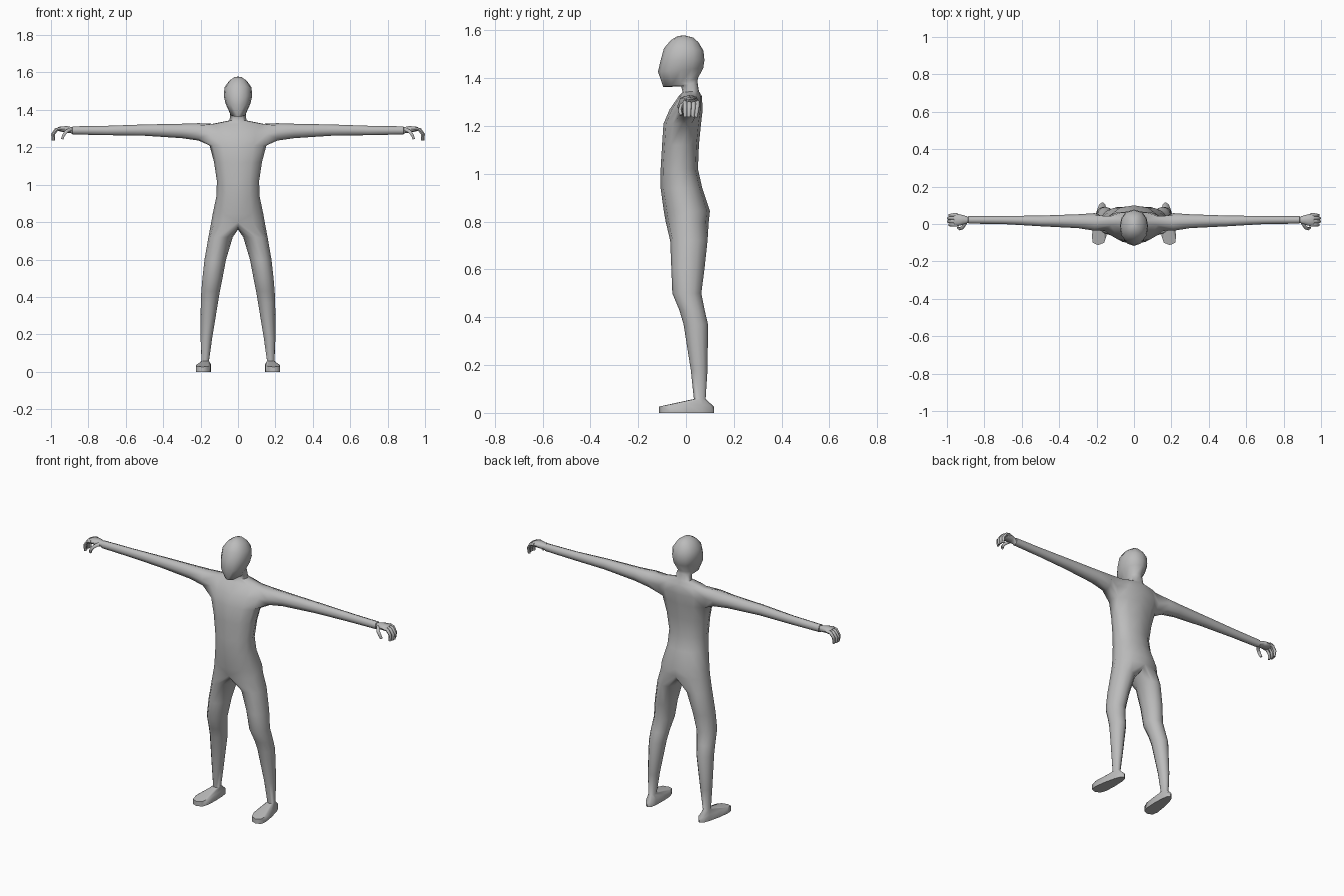
import bpy, bmesh, math
from mathutils import Vector

if "Cube" in bpy.data.objects:
    bpy.data.objects.remove(bpy.data.objects["Cube"])

grey = bpy.data.materials.new("plain grey")
grey.diffuse_color = (0.5, 0.5, 0.5, 1)
grey.use_nodes = True
grey.node_tree.nodes["Principled BSDF"].inputs["Base Color"].default_value = grey.diffuse_color


def spow(v, e):
    return math.copysign(abs(v) ** e, v)


def bridge(bm, a, b, closed=True):
    n = len(a)
    for i in range(n if closed else n - 1):
        j = (i + 1) % n
        bm.faces.new((a[i], a[j], b[j], b[i]))


def finish(bm, name):
    # mirror the half mesh across x = 0 and make an object of it
    bmesh.ops.mirror(bm, geom=bm.verts[:] + bm.edges[:] + bm.faces[:],
                     axis='X', merge_dist=0.0005)
    bmesh.ops.recalc_face_normals(bm, faces=bm.faces[:])
    me = bpy.data.meshes.new(name)
    bm.to_mesh(me)
    bm.free()
    me.materials.append(grey)
    me.shade_smooth()
    me.set_sharp_from_angle(angle=math.radians(60))
    bpy.context.collection.objects.link(bpy.data.objects.new(name, me))


bm = bmesh.new()


def half_ring(zf, zb, yf, yb, w):
    # seven points from the front centre to the back centre
    out = []
    for i in range(7):
        t = math.radians(-90 + 30 * i)
        s = (math.sin(t) + 1) / 2
        x = w * max(math.cos(t), 0) ** 0.85 if 0 < i < 6 else 0
        out.append(bm.verts.new((x, yf + (yb - yf) * s, zf + (zb - zf) * s)))
    return out


# torso, neck and head: z front, z back, y front, y back, half width
trunk = [half_ring(*r) for r in (
    (0.80, 0.80, -0.085, 0.095, 0.143),
    (0.845, 0.845, -0.093, 0.100, 0.135),
    (0.94, 0.94, -0.106, 0.068, 0.115),
    (1.02, 1.02, -0.106, 0.050, 0.113),
    (1.12, 1.12, -0.100, 0.054, 0.128),
    (1.21, 1.21, -0.094, 0.063, 0.152),
    (1.27, 1.27, -0.068, 0.070, 0.172),
    (1.325, 1.325, -0.030, 0.066, 0.140),
    (1.342, 1.345, -0.014, 0.054, 0.045),
    (1.365, 1.385, -0.020, 0.048, 0.042),
    (1.363, 1.400, -0.095, 0.050, 0.043),
    (1.427, 1.442, -0.117, 0.072, 0.067),
    (1.475, 1.475, -0.106, 0.077, 0.076),
    (1.525, 1.515, -0.092, 0.073, 0.072),
    (1.560, 1.550, -0.062, 0.052, 0.048),
    (1.577, 1.570, -0.033, 0.030, 0.022),
)]
for k in range(len(trunk) - 1):
    a, b = trunk[k], trunk[k + 1]
    for i in range(6):
        if k in (5, 6) and i in (2, 3):   # armhole
            continue
        bm.faces.new((a[i], a[i + 1], b[i + 1], b[i]))
crown = bm.verts.new((0, -0.003, 1.578))
for i in range(6):
    bm.faces.new((trunk[-1][i], trunk[-1][i + 1], crown))

# arm and palm grow out of the armhole: x, y range, z range
A, B, C = trunk[5:8]
prev = [A[2], A[3], A[4], B[4], C[4], C[3], C[2], B[2]]
for x, y0, y1, z0, z1 in (
        (0.21, -0.036, 0.058, 1.236, 1.329),
        (0.30, -0.022, 0.052, 1.249, 1.326),
        (0.50, -0.012, 0.045, 1.262, 1.322),
        (0.70, 0.000, 0.043, 1.265, 1.315),
        (0.885, 0.002, 0.042, 1.269, 1.312),
        (0.887, 0.006, 0.038, 1.274, 1.308),
        (0.915, -0.004, 0.048, 1.279, 1.313),
        (0.950, -0.013, 0.056, 1.284, 1.312),
        (0.962, -0.008, 0.051, 1.288, 1.307)):
    ring = []
    for i in range(8):
        t = math.radians(225 + 45 * i)
        ring.append(bm.verts.new((x, (y0 + y1) / 2 + (y1 - y0) / 2 * spow(math.cos(t), 0.85),
                                  (z0 + z1) / 2 + (z1 - z0) / 2 * spow(math.sin(t), 0.85))))
    bridge(bm, prev, ring)
    prev = ring
bm.faces.new(prev)

# leg grows out of the hip and the crotch arc: z, x range, y range
crotch = []
for i in range(1, 6):
    t = math.radians(90 - 30 * i)
    crotch.append(bm.verts.new((0, 0.005 + 0.09 * math.sin(t), 0.80 - 0.04 * math.cos(t))))
prev = trunk[0] + crotch
for z, x0, x1, y0, y1 in (
        (0.72, 0.028, 0.158, -0.066, 0.090),
        (0.60, 0.064, 0.179, -0.061, 0.077),
        (0.50, 0.083, 0.190, -0.057, 0.064),
        (0.43, 0.097, 0.196, -0.028, 0.078),
        (0.37, 0.107, 0.199, -0.010, 0.092),
        (0.18, 0.138, 0.200, 0.020, 0.090),
        (0.058, 0.155, 0.195, 0.033, 0.082)):
    ring = []
    for i in range(12):
        t = math.radians(-90 + 30 * i)
        ring.append(bm.verts.new(((x0 + x1) / 2 + (x1 - x0) / 2 * math.cos(t),
                                  (y0 + y1) / 2 + (y1 - y0) / 2 * math.sin(t), z)))
    bridge(bm, prev, ring)
    prev = ring

# foot: wide at the toes, narrow at the heel
for top in (True, False):
    ring = []
    for i in range(12):
        t = math.radians(-90 + 30 * i)
        y = 0.002 + 0.115 * spow(math.sin(t), 0.8)
        x = 0.18 - 0.1 * y + (0.036 - 0.1 * y) * spow(math.cos(t), 0.6)
        z = 0.026 + 0.012 * math.cos(t) ** 2 if top else 0
        ring.append(bm.verts.new((x, y, z)))
    bridge(bm, prev, ring)
    prev = ring
bm.faces.new(prev)
finish(bm, "body")


def tube(bm, path, r):
    # six-sided tapering tube along a path
    pts = [Vector(p) for p in path]
    prev = None
    for k, p in enumerate(pts):
        d = (pts[min(k + 1, len(pts) - 1)] - pts[max(k - 1, 0)]).normalized()
        u = (Vector((0, 1, 0)) - d * d.y).normalized()
        v = d.cross(u)
        q = r * (1 - 0.1 * k)
        ring = [bm.verts.new(p + u * q * math.cos(i * math.pi / 3) + v * q * math.sin(i * math.pi / 3))
                for i in range(6)]
        if prev:
            bridge(bm, prev, ring)
        else:
            bm.faces.new(ring)
        prev = ring
    bm.faces.new(prev)


# curled fingers
bm = bmesh.new()
for y, reach in ((-0.004, -0.006), (0.014, 0.0), (0.032, 0.0), (0.048, -0.006)):
    tube(bm, ((0.945, y, 1.299), (0.974 + reach, y, 1.295),
              (0.992 + reach, y * 0.95, 1.270), (0.990 + reach, y * 0.85, 1.237)), 0.0105)
finish(bm, "fingers")

# thumbs
bm = bmesh.new()
tube(bm, ((0.902, 0.005, 1.293), (0.918, -0.020, 1.284),
          (0.932, -0.025, 1.266), (0.940, -0.020, 1.245)), 0.011)
finish(bm, "thumbs")
